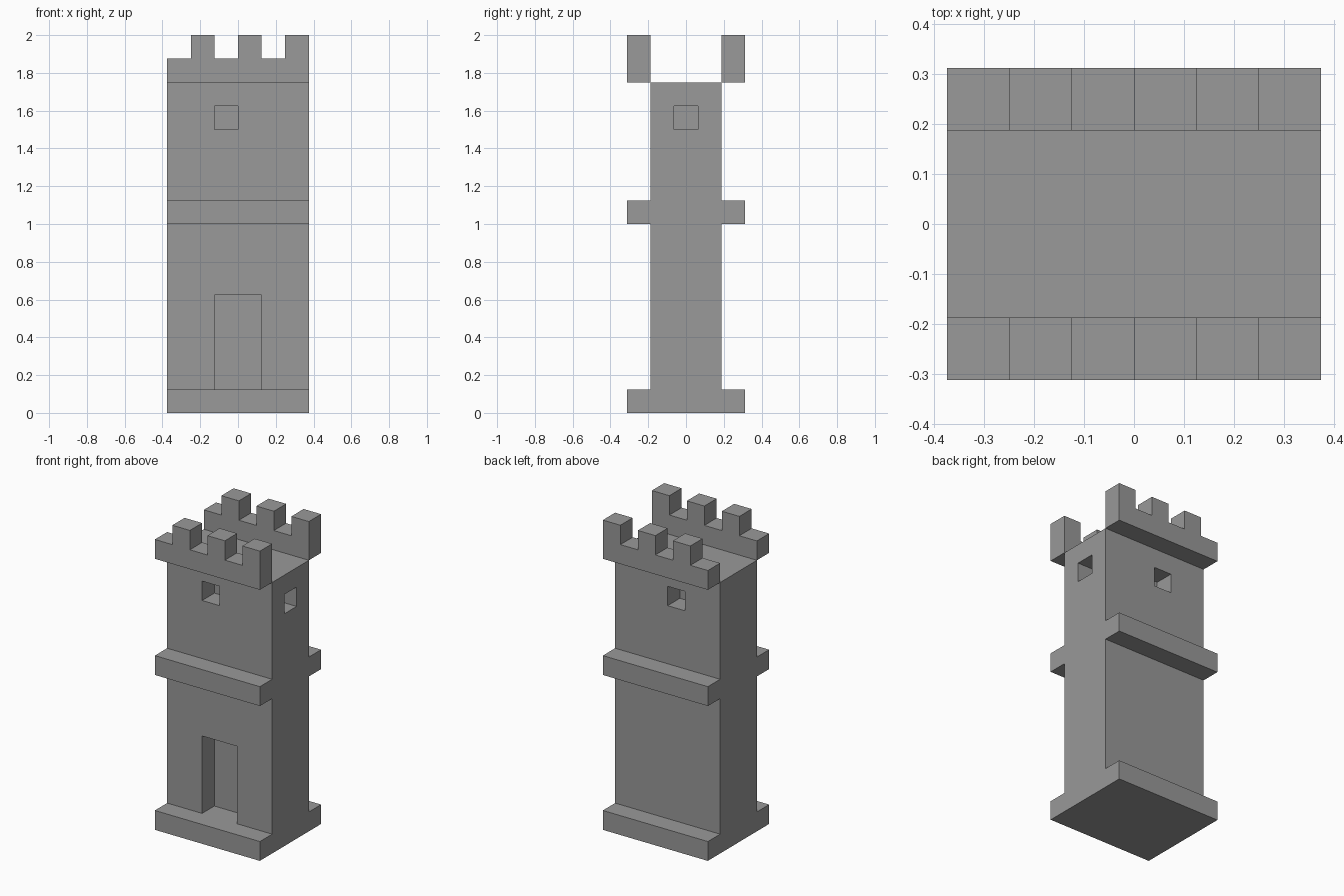
import bpy
import bmesh
from mathutils import Vector

U = 0.125  # one building block

cube = bpy.data.objects.get("Cube")
if cube:
    bpy.data.objects.remove(cube)

stone = bpy.data.materials.new("grey_stone")
stone.use_nodes = True
GREY = (0.319, 0.319, 0.319, 1)
stone.diffuse_color = GREY
stone.node_tree.nodes["Principled BSDF"].inputs["Base Color"].default_value = GREY


def finish(name, bm):
    bmesh.ops.recalc_face_normals(bm, faces=bm.faces)
    mesh = bpy.data.meshes.new(name)
    bm.to_mesh(mesh)
    bm.free()
    mesh.materials.append(stone)
    obj = bpy.data.objects.new(name, mesh)
    bpy.context.collection.objects.link(obj)
    return obj


def extrude_outline(name, points, push):
    """Extrude a closed outline, given in blocks, by a vector in blocks."""
    bm = bmesh.new()
    face = bm.faces.new([bm.verts.new(Vector(p) * U) for p in points])
    out = bmesh.ops.extrude_face_region(bm, geom=[face], use_keep_orig=True)
    moved = [g for g in out["geom"] if isinstance(g, bmesh.types.BMVert)]
    bmesh.ops.translate(bm, verts=moved, vec=Vector(push) * U)
    return finish(name, bm)


def box(name, lo, hi):
    """Box between two corners, in blocks."""
    (x0, y0, z0), (x1, y1, z1) = lo, hi
    outline = [(x0, y0, z0), (x1, y0, z0), (x1, y1, z0), (x0, y1, z0)]
    return extrude_outline(name, outline, (0, 0, z1 - z0))


# Tower body: side outline with plinth and middle ledge, mirrored front to back
half = [(2.5, 0), (2.5, 1), (1.5, 1), (1.5, 8), (2.5, 8), (2.5, 9), (1.5, 9), (1.5, 14)]
side = half + [(-y, z) for y, z in reversed(half)]
tower = extrude_outline("tower_body", [(-3, y, z) for y, z in side], (6, 0, 0))

# Recessed doorway and windows, each one block deep
cutters = [
    box("doorway_cutter", (-1, -2, 1), (1, -0.5, 5)),
    box("front_window_cutter", (-1, -2, 12), (0, -0.5, 13)),
    box("back_window_cutter", (-1, 0.5, 12), (0, 2, 13)),
    box("side_window_cutter", (2, -0.5, 12), (4, 0.5, 13)),
]
bpy.context.view_layer.objects.active = tower
for cutter in cutters:
    cutter.hide_render = True
    mod = tower.modifiers.new(cutter.name, "BOOLEAN")
    mod.operation = "DIFFERENCE"
    mod.solver = "EXACT"
    mod.object = cutter
    bpy.ops.object.modifier_apply(modifier=mod.name)
    bpy.data.objects.remove(cutter)

# Parapets: low wall with every second block raised
outline = [(-3, 14)]
for i in range(6):
    top = 15 + i % 2
    outline += [(i - 3, top), (i - 2, top)]
outline.append((3, 14))
for name, y in (("front_parapet", -2.5), ("back_parapet", 1.5)):
    extrude_outline(name, [(x, y, z) for x, z in outline], (0, 1, 0))
